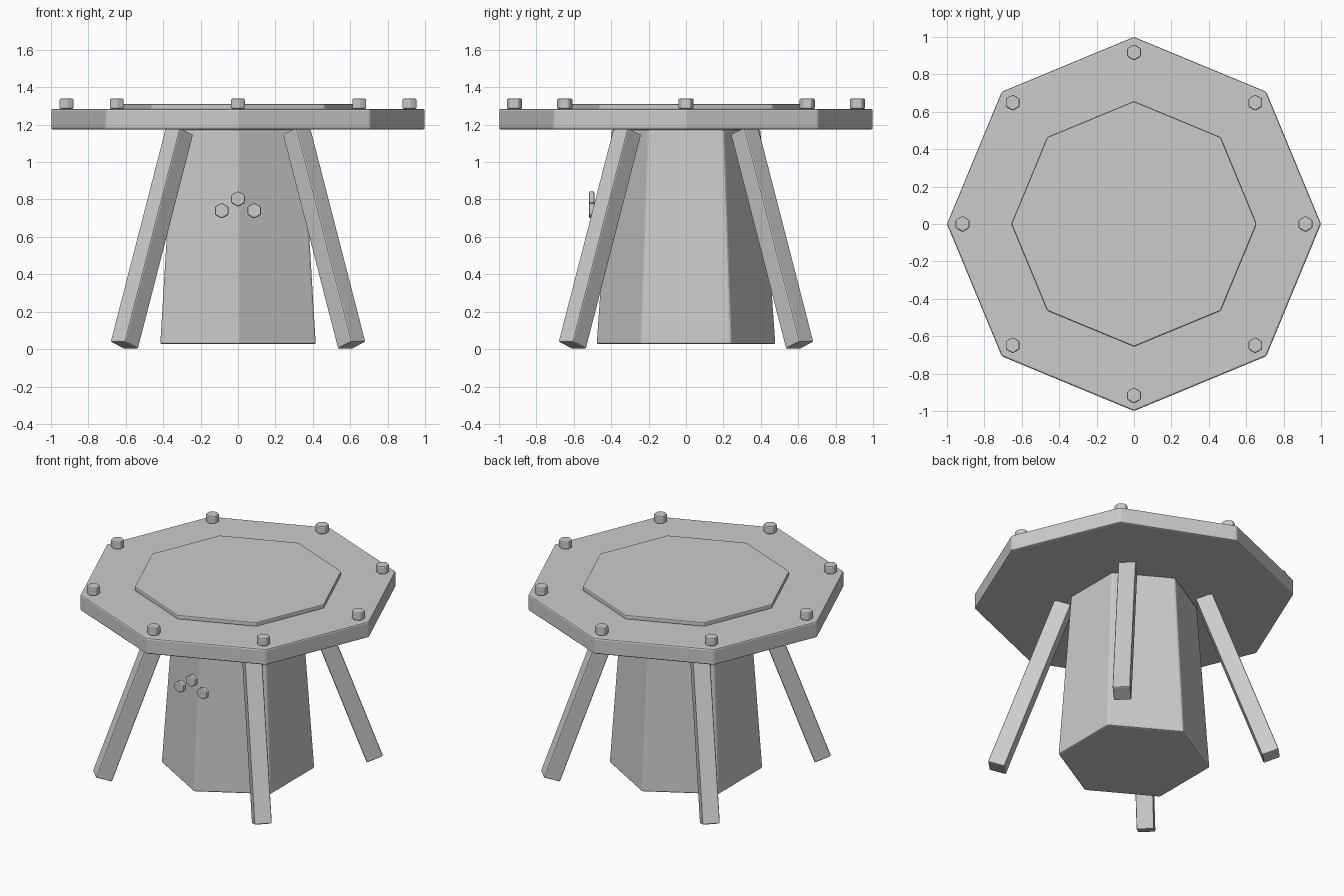
import bpy
from math import radians, sin, cos, pi

if "Cube" in bpy.data.objects:
    bpy.data.objects.remove(bpy.data.objects["Cube"])


def bevel(obj, width):
    mod = obj.modifiers.new("edge_bevel", "BEVEL")
    mod.width = width
    mod.segments = 2
    mod.limit_method = "ANGLE"
    mod.angle_limit = radians(20)


def prism(name, sides, r_low, r_high, depth, center, rot=(0, 0, 0), width=0.008):
    bpy.ops.mesh.primitive_cone_add(vertices=sides, radius1=r_low, radius2=r_high,
                                    depth=depth, location=center, rotation=rot)
    obj = bpy.context.object
    obj.name = name
    bevel(obj, width)
    return obj


# Octagonal table top with raised centre panel
prism("table_top", 8, 1.0, 1.0, 0.11, (0, 0, 1.229), width=0.01)
prism("top_panel", 8, 0.655, 0.655, 0.03, (0, 0, 1.296), width=0.006)

# Tapered hexagonal pedestal
prism("pedestal", 6, 0.48, 0.40, 1.147, (0, 0, 0.6), width=0.01)

# Bolts around the rim
for i in range(8):
    a = i * pi / 4
    prism(f"rim_bolt_{i + 1}", 6, 0.043, 0.043, 0.055,
          (0.917 * cos(a), 0.917 * sin(a), 1.312))

# Three knobs on the front
for i, (x, z) in enumerate([(0, 0.803), (-0.087, 0.74), (0.087, 0.74)]):
    prism(f"front_knob_{i + 1}", 6, 0.042, 0.042, 0.03, (x, -0.504, z), (pi / 2, 0, 0))

# Four square legs, splayed along the diagonals
tilt, length, foot_radius = radians(20), 1.22, 0.86
mid_radius = foot_radius - length / 2 * sin(tilt)
mid_height = 0.02 + length / 2 * cos(tilt)
for i in range(4):
    a = pi / 4 + i * pi / 2
    bpy.ops.mesh.primitive_cube_add(
        size=1, location=(mid_radius * cos(a), mid_radius * sin(a), mid_height),
        rotation=(0, -tilt, a))
    leg = bpy.context.object
    leg.name = f"leg_{i + 1}"
    leg.scale = (0.11, 0.11, length)
    bpy.ops.object.transform_apply(location=False, rotation=False, scale=True)
    bevel(leg, 0.008)
